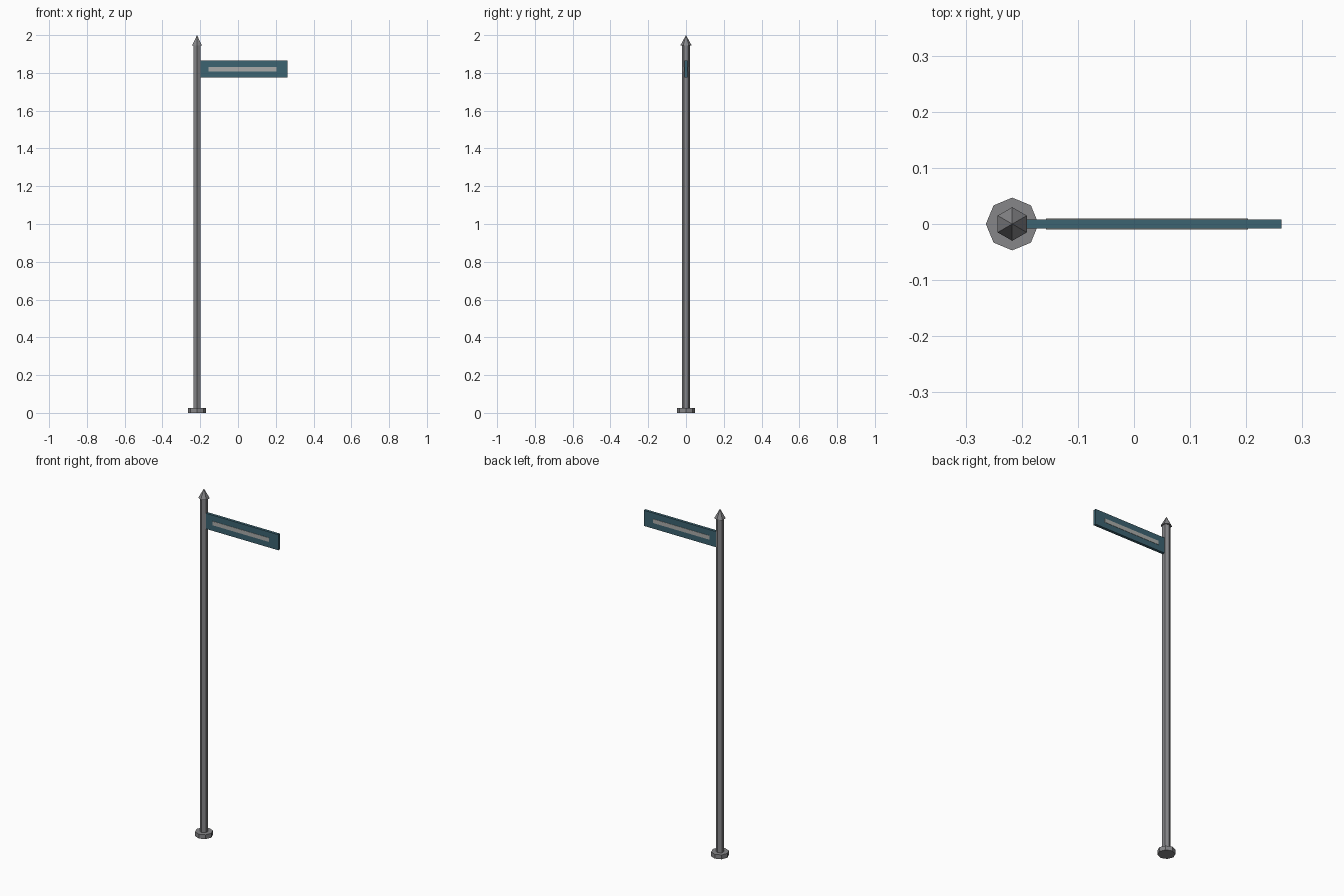
import bpy
from math import pi

if "Cube" in bpy.data.objects:
    bpy.data.objects.remove(bpy.data.objects["Cube"])

POLE_X = -0.217


def material(name, rgb):
    m = bpy.data.materials.new(name)
    m.diffuse_color = (*rgb, 1)
    m.use_nodes = True
    m.node_tree.nodes["Principled BSDF"].inputs["Base Color"].default_value = m.diffuse_color
    return m


metal = material("grey_metal", (0.24, 0.24, 0.25))
teal = material("teal_paint", (0.045, 0.125, 0.165))
pale = material("pale_paint", (0.40, 0.41, 0.40))


def prism(name, sides, r_bottom, r_top, z0, z1):
    """Vertical prism or cone on the pole axis, with corners on the y axis."""
    bpy.ops.mesh.primitive_cone_add(vertices=sides, radius1=r_bottom, radius2=r_top,
                                    depth=z1 - z0, location=(POLE_X, 0, (z0 + z1) / 2))
    ob = bpy.context.object
    ob.name = name
    ob.data.materials.append(metal)
    return ob


def box(name, x0, x1, y0, y1, z0, z1, mat):
    bpy.ops.mesh.primitive_cube_add(
        size=1, location=((x0 + x1) / 2, (y0 + y1) / 2, (z0 + z1) / 2))
    ob = bpy.context.object
    ob.name = name
    ob.scale = (x1 - x0, y1 - y0, z1 - z0)
    bpy.ops.object.transform_apply(location=False, rotation=False, scale=True)
    ob.data.materials.append(mat)
    return ob


# Octagonal foot, hexagonal pole and pointed cap
prism("base_plate", 8, 0.047, 0.047, 0, 0.025)
prism("pole", 6, 0.022, 0.022, 0.01, 1.95)
prism("pointed_cap", 6, 0.03, 0, 1.945, 2.0)

# Sign blade held by the pole
box("sign_blade", -0.205, 0.263, -0.008, 0.008, 1.775, 1.865, teal)

# Raised blank stripe on each face
for name, y0, y1 in (("front_stripe", -0.0097, -0.007), ("back_stripe", 0.007, 0.0097)):
    box(name, -0.157, 0.203, y0, y1, 1.808, 1.831, pale)
